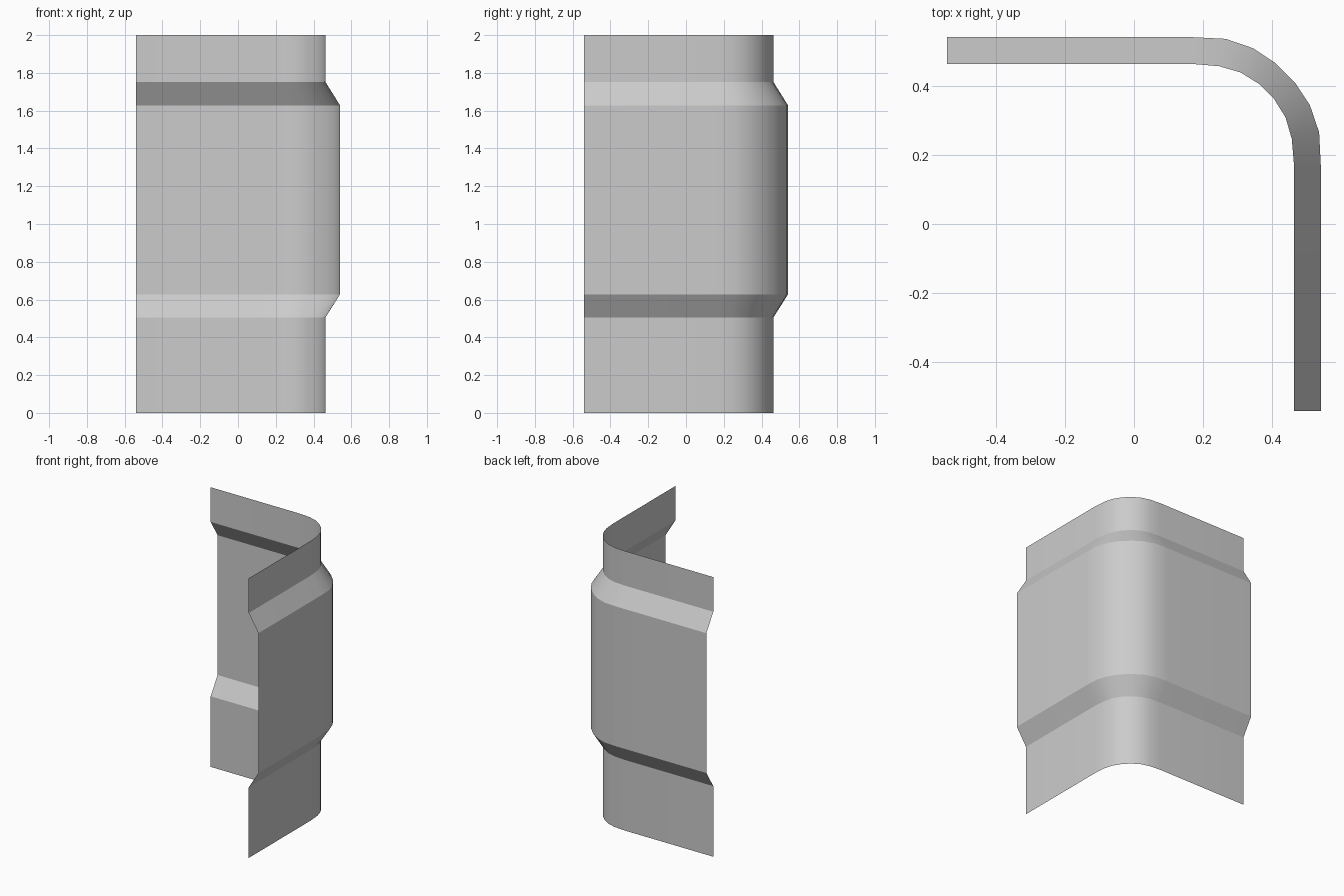
import bpy
import bmesh
import math

cube = bpy.data.objects.get("Cube")
if cube:
    bpy.data.objects.remove(cube, do_unlink=True)

# Half of each bend, from the straight run to the middle of the corner
OUTER_BEND = [(0.165, 0.54), (0.265, 0.535), (0.344, 0.508), (0.409, 0.465)]
INNER_BEND = [(0.163, 0.463), (0.246, 0.456), (0.308, 0.438), (0.361, 0.405)]
LENGTH = 0.54


def corner_path(bend):
    """Straight arm plus half bend, mirrored across the diagonal."""
    half = [(-LENGTH, bend[0][1])] + bend
    return half + [(y, x) for x, y in reversed(half)]


inner, outer = corner_path(INNER_BEND), corner_path(OUTER_BEND)

# Height levels of the pressed sheet, with the path followed at each
levels = [(0, inner), (0.505, inner), (0.628, outer),
          (1.628, outer), (1.752, inner), (2, inner)]

# Galvanised sheet
steel = bpy.data.materials.new("grey_steel")
steel.use_nodes = True
steel.diffuse_color = (0.6, 0.6, 0.6, 1)
steel.node_tree.nodes["Principled BSDF"].inputs["Base Color"].default_value = (0.6, 0.6, 0.6, 1)

# Skin the levels into one open sheet, facing outwards
bm = bmesh.new()
rows = [[bm.verts.new((x, y, z)) for x, y in path] for z, path in levels]
for low, high in zip(rows, rows[1:]):
    for i in range(len(low) - 1):
        bm.faces.new((low[i], high[i], high[i + 1], low[i + 1]))
bm.normal_update()

mesh = bpy.data.meshes.new("corner_panel")
bm.to_mesh(mesh)
bm.free()
mesh.materials.append(steel)
panel = bpy.data.objects.new("corner_panel", mesh)
bpy.context.collection.objects.link(panel)

# Smooth round the corner, sharp along the folds
bpy.ops.object.select_all(action="DESELECT")
panel.select_set(True)
bpy.context.view_layer.objects.active = panel
bpy.ops.object.shade_smooth_by_angle(angle=math.radians(25))
